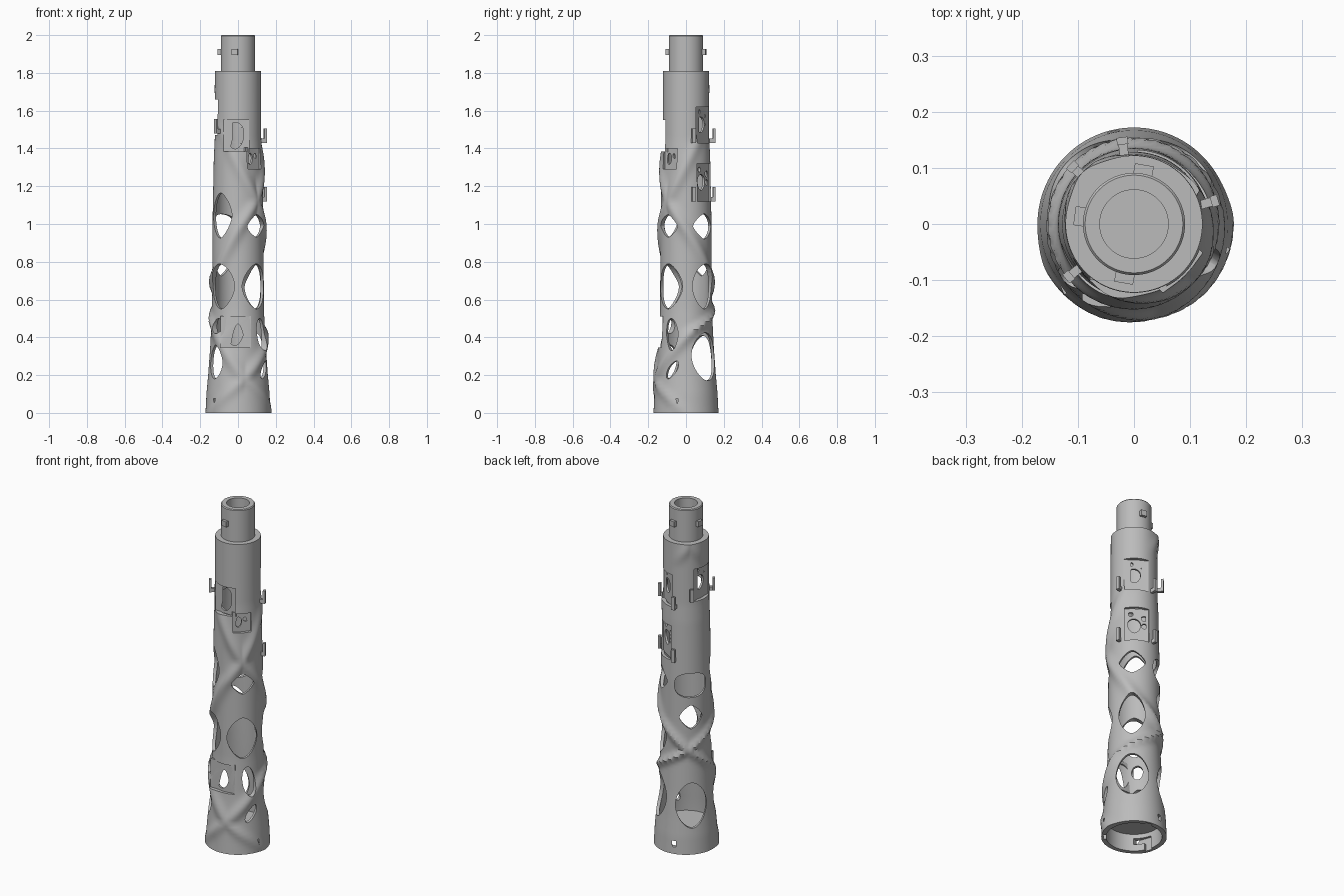
import bpy, bmesh
from math import sin, cos, pi, radians, exp, copysign
from mathutils import Matrix

if "Cube" in bpy.data.objects:
    bpy.data.objects.remove(bpy.data.objects["Cube"])

SHADE = (0.5, 0.5, 0.5, 1)
grey = bpy.data.materials.new("plain grey")
grey.use_nodes = True
grey.diffuse_color = SHADE
grey.node_tree.nodes["Principled BSDF"].inputs["Base Color"].default_value = SHADE

SEG = 120


def finish(name, bm):
    bm.normal_update()
    bmesh.ops.recalc_face_normals(bm, faces=bm.faces)
    if bm.calc_volume(signed=True) < 0:
        bmesh.ops.reverse_faces(bm, faces=bm.faces)
    mesh = bpy.data.meshes.new(name)
    bm.to_mesh(mesh)
    bm.free()
    mesh.materials.append(grey)
    ob = bpy.data.objects.new(name, mesh)
    bpy.context.collection.objects.link(ob)
    return ob


def activate(ob):
    bpy.ops.object.select_all(action='DESELECT')
    ob.select_set(True)
    bpy.context.view_layer.objects.active = ob


def smooth(ob):
    activate(ob)
    bpy.ops.object.shade_smooth_by_angle(angle=radians(32))


def interp(table, z):
    for (a, p), (b, q) in zip(table, table[1:]):
        if z <= b:
            return p + (q - p) * (z - a) / (b - a)
    return table[-1][1]


def loft(name, rings, closed):
    """Skin rings given as (radius function of angle, height)."""
    bm = bmesh.new()
    loops = []
    for rad, z in rings:
        loops.append([bm.verts.new((rad(a) * cos(a), rad(a) * sin(a), z))
                      for a in (2 * pi * i / SEG for i in range(SEG))])
    pairs = list(zip(loops, loops[1:]))
    if closed:
        pairs.append((loops[-1], loops[0]))
    else:
        bm.faces.new(loops[0][::-1])
        bm.faces.new(loops[-1])
    for lo, hi in pairs:
        for i in range(SEG):
            j = (i + 1) % SEG
            bm.faces.new((lo[i], lo[j], hi[j], hi[i]))
    return finish(name, bm)


def lathe(name, profile):
    return loft(name, [(lambda a, r=r: r, z) for r, z in profile], False)


def prism(name, pts, r0, r1, az):
    """Outline in (tangent, height), extruded along the radius at angle az."""
    bm = bmesh.new()
    m = Matrix.Rotation(radians(az), 4, 'Z')
    lo, hi = [[bm.verts.new(m @ Matrix.Translation((r, t, z)).to_translation())
               for t, z in pts] for r in (r0, r1)]
    bm.faces.new(lo[::-1])
    bm.faces.new(hi)
    for i in range(len(pts)):
        j = (i + 1) % len(pts)
        bm.faces.new((lo[i], lo[j], hi[j], hi[i]))
    return finish(name, bm)


def rect(t, z0, z1, half):
    return [(t - half, z0), (t + half, z0), (t + half, z1), (t - half, z1)]


def diamond(z0, z1, half, power, skew):
    pts = []
    for i in range(32):
        a = 2 * pi * (i + 0.5) / 32
        u = copysign(abs(cos(a)) ** (2 / power), cos(a)) * half
        v = copysign(abs(sin(a)) ** (2 / power), sin(a)) * (z1 - z0) / 2
        pts.append((u + skew * v, (z0 + z1) / 2 + v))
    return pts


def pear(t, z, w, h):
    return [(t + w * cos(a) * (1 + 0.15 * sin(a)), z + h * sin(a))
            for a in (2 * pi * i / 28 for i in range(28))]


def cut(ob, *shape):
    cutter = prism("cutter", *shape)
    cutter.hide_render = True
    activate(ob)
    mod = ob.modifiers.new("cut", 'BOOLEAN')
    mod.operation = 'DIFFERENCE'
    mod.solver = 'EXACT'
    mod.object = cutter
    bpy.ops.object.modifier_apply(modifier=mod.name)
    bpy.data.objects.remove(cutter)


# Tapered hollow body with two crossing spiral ridges
base = [(0, .172), (.1, .167), (.2, .158), (.35, .147), (.55, .137), (1, .135),
        (1.35, .128), (1.45, .123), (1.81, .122)]
rising = [(0, -150), (.18, -78), (.43, 10), (.6, 130), (.78, 225), (.97, 270),
          (1.12, 315), (1.4, 380), (1.81, 495)]
falling = [(0, 0), (.18, -78), (.45, -150), (.6, -230), (.78, -310), (.97, -360),
           (1.12, -405), (1.4, -470), (1.81, -585)]
strength = [(0, .006), (.2, .015), (.4, .018), (1.2, .017), (1.42, .008),
            (1.55, 0), (1.68, 0), (1.76, .009), (1.81, .008)]


def outer(z):
    def rad(a):
        bump = 0
        for path in (rising, falling):
            d = (a - radians(interp(path, z)) + pi) % (2 * pi) - pi
            bump = max(bump, exp(-(d / 0.27) ** 2))
        return interp(base, z) + interp(strength, z) * bump
    return rad


rings = [(outer(1.81 * i / 90), 1.81 * i / 90) for i in range(91)]
inside = [(.08, 1.81), (.08, 1.795), (.104, 1.795), (.104, 1.45), (.112, 1.35),
          (.119, 1), (.121, .55), (.131, .35), (.141, .2), (.147, .12), (.147, 0)]
rings += [(lambda a, r=r: r, z) for r, z in inside]
body = loft("body", rings, True)

# Recessed pockets: angle, bottom, top, half width, floor radius, tangent shift, kind
pockets = [(-90, 1.385, 1.55, .068, .1, -.01, "pear"),
           (-90, .345, .51, .08, .125, -.012, "pear"),
           (57, 1.43, 1.62, .065, .1, 0, "dots"),
           (57, 1.12, 1.32, .065, .103, 0, "dots"),
           (177, 1.47, 1.66, .065, .1, 0, "dots"),
           (-45, 1.29, 1.4, .05, .108, 0, "small")]
for az, z0, z1, half, floor, t, kind in pockets:
    cut(body, rect(t, z0, z1, half), floor, .25, az)

# Bayonet slots inside the bottom socket
slot = [(-.02, -.02), (.02, -.02), (.02, .04), (.075, .04), (.075, .075), (-.02, .075)]
for az in (80, 200, 320):
    cut(body, slot, .12, .16, az)

# Openings between the ridges: angle, bottom, top, half width, power, skew
openings = [(-44, .93, 1.05, .062, 1.4, 0), (-44, .55, .79, .082, 1.7, 0),
            (-31, .33, .5, .036, 2, -.1), (-28, .18, .275, .028, 1.8, .5),
            (46, .92, 1.055, .07, 1.4, 0), (45, .55, .79, .07, 1.7, 0),
            (46, .17, .425, .086, 1.9, 0), (137, .91, 1.052, .085, 2.6, 0),
            (137, .725, .865, .062, 1.4, 0), (137, .15, .41, .085, 1.8, 0),
            (226, .925, 1.165, .068, 1.6, 0), (229, .55, .79, .075, 1.7, 0),
            (219, .18, .36, .052, 1.8, 0), (222, .42, .5, .03, 2, 0)]
for az, z0, z1, half, power, skew in openings:
    cut(body, diamond(z0, z1, half, power, skew), .07, .25, az)
smooth(body)

# Pocket floors with their holes
for n, (az, z0, z1, half, floor, t, kind) in enumerate(pockets):
    plate = prism("pocket_floor_%d" % n, rect(t, z0 - .004, z1 + .004, half),
                  floor - .012, floor, az)
    mid = (z0 + z1) / 2
    if kind == "pear":
        holes = [pear(t - .005, mid, .046, .07)]
    elif kind == "dots":
        holes = [pear(-.012, mid, .034, .042), pear(.042, mid + .045, .016, .016),
                 pear(.042, mid, .015, .015), pear(-.03, mid + .068, .013, .013)]
    else:
        holes = [pear(-.018, mid, .018, .03), pear(.022, mid + .015, .013, .013)]
    for pts in holes:
        cut(plate, pts, floor - .03, floor + .02, az)
    smooth(plate)

# Hooked lugs on both sides of the pockets
for n, (az, z) in enumerate([(57, 1.43), (57, 1.12), (178, 1.48)]):
    for side, label in ((-1, "a"), (1, "b")):
        angle = az + side * 41
        prism("hook_tab_%d_%s" % (n, label), rect(0, z, z + .075, .01), .143, .156, angle)
        prism("hook_arm_%d_%s" % (n, label), rect(0, z, z + .022, .008), .105, .146, angle)

# Top tenon with a blind bore
smooth(lathe("tenon", [(.091, 1.785), (.091, 1.995), (.087, 2), (.061, 2), (.061, 1.83)]))

# Tenon pins
for n, az in enumerate((80, 172, 260)):
    prism("tenon_pin_%d" % n, rect(0, 1.895, 1.927, .017), .085, .107, az)

# Closed ceiling of the bottom socket
smooth(lathe("socket_ceiling", [(.15, .1), (.15, .115)]))
